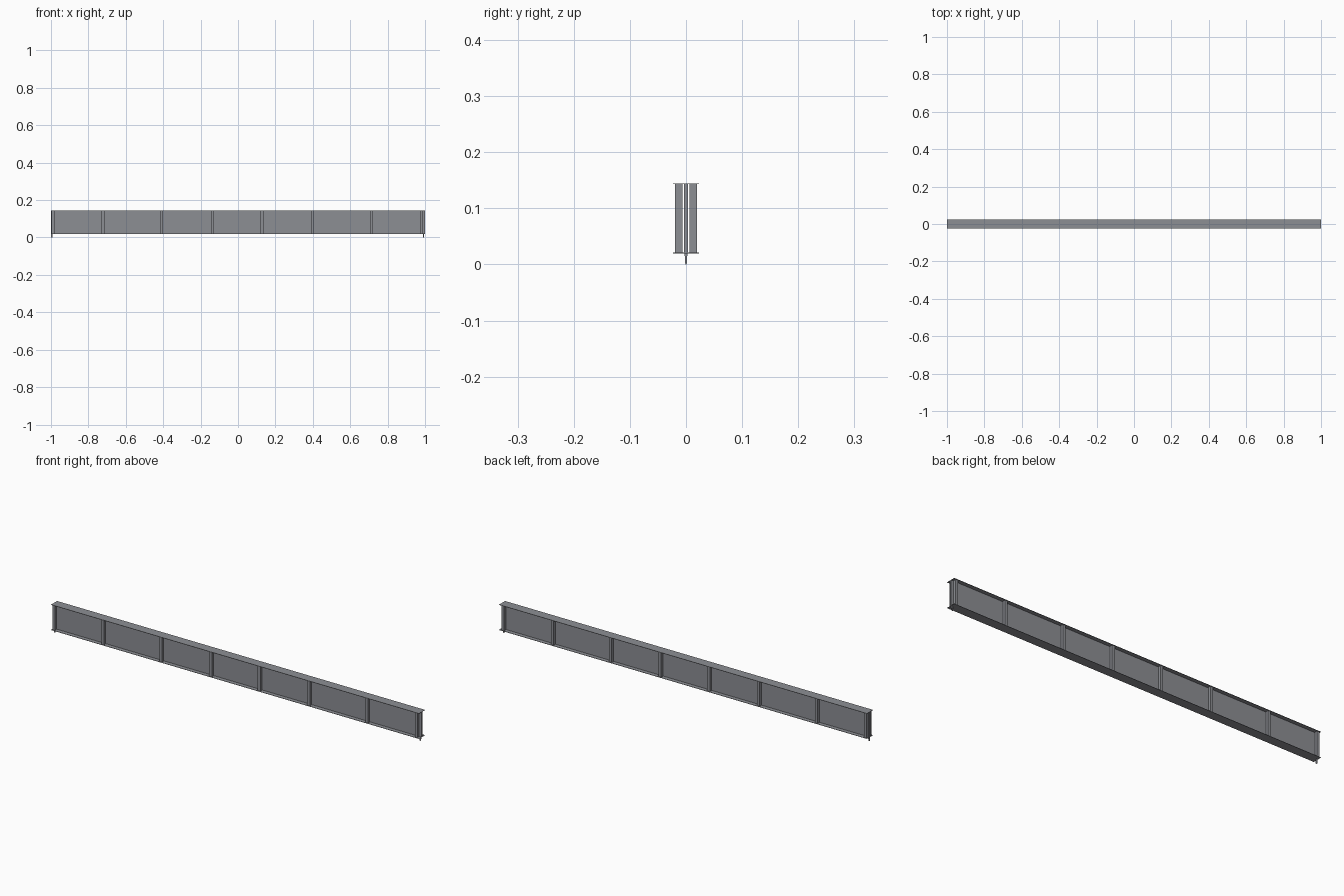
import bpy

if "Cube" in bpy.data.objects:
    bpy.data.objects.remove(bpy.data.objects["Cube"])

steel = bpy.data.materials.new("steel grey")
steel.diffuse_color = (0.265, 0.272, 0.295, 1)
steel.use_nodes = True
steel.node_tree.nodes["Principled BSDF"].inputs["Base Color"].default_value = steel.diffuse_color


def box(name, x0, x1, y0, y1, z0, z1, taper=1.0):
    """Box between two corners; taper narrows its lower end in y."""
    cy, hy = (y0 + y1) / 2, (y1 - y0) / 2
    verts = [(x, cy + s * hy * (taper if z == z0 else 1), z)
             for z in (z0, z1) for x, s in ((x0, -1), (x1, -1), (x1, 1), (x0, 1))]
    faces = [(3, 2, 1, 0), (4, 5, 6, 7), (0, 1, 5, 4),
             (1, 2, 6, 5), (2, 3, 7, 6), (3, 0, 4, 7)]
    mesh = bpy.data.meshes.new(name)
    mesh.from_pydata(verts, [], faces)
    mesh.materials.append(steel)
    obj = bpy.data.objects.new(name, mesh)
    bpy.context.collection.objects.link(obj)
    return obj


Z0, Z1, T = 0.0195, 0.1445, 0.0015   # girder bottom, top, flange thickness

# Main girder: two thin flanges and the web between them
box("top_flange", -1, 1, -0.0235, 0.0235, Z1 - T, Z1)
box("bottom_flange", -1, 1, -0.0235, 0.0235, Z0, Z0 + T)
box("web", -1, 1, -0.0035, 0.0035, Z0 + T, Z1 - T)

# Upright stiffeners on both sides of the web
for i, x in enumerate((-0.989, -0.722, -0.407, -0.136, 0.128, 0.397, 0.713, 0.982)):
    for side, y0, y1 in (("front", -0.0195, -0.006), ("back", 0.006, 0.0195)):
        box(f"{side}_stiffener_{i + 1}", x - 0.007, x + 0.007, y0, y1, Z0 + T, Z1 - T)

# Thin tapered support pins below the ends
box("left_pin", -0.999, -0.992, -0.0025, 0.0025, 0, Z0, 0.5)
box("right_pin", 0.988, 0.995, -0.0025, 0.0025, 0, Z0, 0.5)
